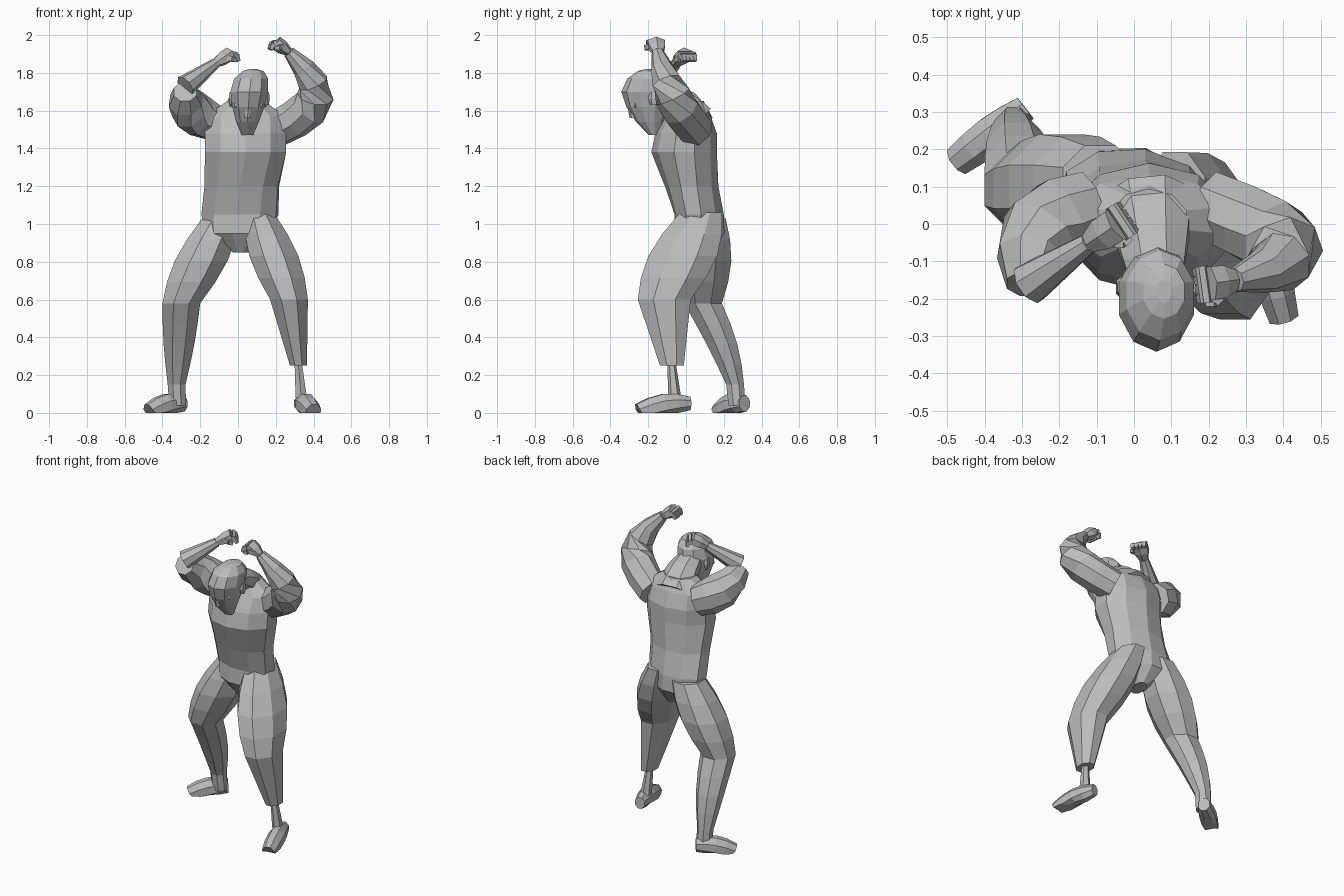
import bpy
import bmesh
import math
from mathutils import Vector

cube = bpy.data.objects.get("Cube")
if cube:
    bpy.data.objects.remove(cube, do_unlink=True)

UP = Vector((0, 0, 1))

grey = bpy.data.materials.new("plain grey")
grey.use_nodes = True
colour = (.5, .5, .5, 1)
grey.diffuse_color = colour
grey.node_tree.nodes["Principled BSDF"].inputs["Base Color"].default_value = colour


def loft(name, rings, sides=8):
    """Skin rings of (centre, across, deep), where the last two are half-axis vectors."""
    bm = bmesh.new()
    grow = 1 / math.cos(math.pi / sides)
    loops = []
    for centre, across, deep in rings:
        loop = []
        for k in range(sides):
            angle = (k + .5) * math.tau / sides
            point = centre + grow * (across * math.cos(angle) + deep * math.sin(angle))
            # Soles rest flat on the floor
            point.z = max(point.z, 0)
            loop.append(bm.verts.new(point))
        loops.append(loop)
    for low, high in zip(loops, loops[1:]):
        for k in range(sides):
            following = (k + 1) % sides
            bm.faces.new((low[k], low[following], high[following], high[k]))
    bm.faces.new(loops[0])
    bm.faces.new(loops[-1])
    bmesh.ops.recalc_face_normals(bm, faces=bm.faces)
    mesh = bpy.data.meshes.new(name)
    bm.to_mesh(mesh)
    bm.free()
    mesh.materials.append(grey)
    part = bpy.data.objects.new(name, mesh)
    bpy.context.scene.collection.objects.link(part)


def stack(name, layers, turn=0):
    """Level rings of (centre, half width, half depth); the lowest are turned about z,
    and the turn fades out toward the top."""
    rings = []
    for i, (centre, width, depth) in enumerate(layers):
        yaw = turn * max(0, 1 - 2 * i / len(layers))
        across = Vector((math.cos(yaw), math.sin(yaw), 0))
        rings.append((Vector(centre), across * width, UP.cross(across) * depth))
    loft(name, rings, sides=10)


def limb(name, start, end, thick, thin, bulge=0, deep=1, bend=(0, 0, 0),
         level=False, steps=4, sides=8):
    """Tapered limb with a muscle bulge and a bowed path.

    Its rings stand square to the path, or lie flat when level is set.
    """
    start, end, bend = Vector(start), Vector(end), Vector(bend)
    rings = []
    for i in range(steps + 1):
        t = i / steps
        swell = math.sin(math.pi * t)
        centre = start.lerp(end, t) + bend * swell
        radius = thick + (thin - thick) * t + bulge * swell
        if level:
            across, back = Vector((1, 0, 0)), Vector((0, 1, 0))
        else:
            slope = bend * math.pi * math.cos(math.pi * t)
            along = (end - start + slope).normalized()
            across = along.cross(UP).normalized()
            back = along.cross(across)
        rings.append((centre, across * radius, back * radius * deep))
    loft(name, rings, sides)


def hand(name, wrist, knuckle):
    """Palm, four fingers curling downward and a thumb on the front side."""
    wrist, knuckle = Vector(wrist), Vector(knuckle)
    ahead = (knuckle - wrist).normalized()
    spread = ahead.cross(UP).normalized()
    if spread.y > 0:
        spread.negate()
    curl = (ahead * .4 - UP).normalized()
    limb(name + "_palm", wrist, knuckle, .026, .045, bulge=.008, deep=.75, steps=2, sides=6)

    def digit(label, base, bend, tip):
        limb(label + "_base", base, bend, .014, .013, steps=1, sides=4)
        limb(label + "_tip", bend, tip, .013, .009, steps=1, sides=4)

    for i in range(4):
        base = knuckle + spread * (i - 1.5) * .024
        bend = base + (ahead + curl) * .014
        digit(f"{name}_finger_{i + 1}", base, bend, bend + curl * .035)
    root = wrist.lerp(knuckle, .6) + spread * .035
    joint = root + (ahead + curl + spread) * .015
    digit(name + "_thumb", root, joint, joint + (ahead + curl) * .02)


# Trunk, from crotch to the slope of the shoulders, with the hips turned
stack("torso", [
    ((.02, .07, .85), .04, .07),
    ((0, .07, .95), .17, .13),
    ((.01, .07, 1.05), .2, .125),
    ((.02, .03, 1.2), .195, .135),
    ((.04, -.01, 1.38), .215, .165),
    ((.04, 0, 1.48), .215, .155),
    ((.04, .01, 1.57), .21, .115),
    ((.04, .01, 1.65), .1, .08),
], turn=-.3)

# Neck leaning forward, and the lowered head
limb("neck", (.04, .06, 1.55), (.06, -.15, 1.69), .12, .07, deep=.75, bend=UP * .03)
stack("head", [
    ((.05, -.17, 1.47), .03, .025),
    ((.05, -.19, 1.54), .06, .07),
    ((.055, -.2, 1.62), .085, .11),
    ((.06, -.2, 1.7), .1, .135),
    ((.07, -.19, 1.77), .09, .115),
    ((.08, -.18, 1.81), .055, .07),
    ((.08, -.18, 1.82), .02, .03),
])
limb("brow", (-.01, -.26, 1.63), (.12, -.26, 1.63), .014, .014, bend=(0, -.04, 0),
     steps=2, sides=6)
limb("nose", (.05, -.275, 1.56), (.055, -.3, 1.63), .02, .01, level=True, steps=2, sides=6)
for side, x in (("right", -.035), ("left", .155)):
    ear = Vector((x, -.17, 1.63))
    limb(side + "_ear", ear, ear + UP * .07, .008, .009, bulge=.005, deep=2,
         level=True, steps=2, sides=6)

# Right leg, planted behind
knee = (-.3, .09, .58)
ankle = (-.325, .26, .15)
limb("right_thigh", (-.09, .11, 1.03), knee, .1, .1, bulge=.04, level=True)
limb("right_calf", knee, ankle, .1, .047, bulge=.008, bend=(0, .015, 0), level=True)
limb("right_ankle", ankle, (-.32, .27, .04), .047, .045, level=True, steps=1)
limb("right_foot", (-.29, .31, .05), (-.47, .17, 0), .035, .04, bulge=.012, deep=1.2,
     bend=UP * .015)

# Left leg, stepping forward, with a narrow ankle below the cuff
knee = (.27, -.115, .6)
cuff = (.32, -.075, .25)
limb("left_thigh", (.11, .08, 1.06), knee, .08, .1, bulge=.04, deep=1.4, level=True)
limb("left_calf", knee, cuff, .1, .045, deep=1.4, level=True)
limb("left_ankle", cuff, (.335, -.06, .08), .02, .03, level=True, steps=2, sides=6)
limb("left_foot", (.325, .02, .05), (.4, -.25, 0), .03, .04, bulge=.015, deep=1.2,
     bend=UP * .015)

# Left arm, raised in a wide arc
wrist = (.27, -.15, 1.91)
limb("left_arm", (.2, .05, 1.5), wrist, .09, .03, bulge=.03,
     bend=(.175, -.02, -.03), steps=6)
hand("left_hand", wrist, (.2, -.16, 1.96))

# Right arm, folded sharply at the elbow
elbow = Vector((-.28, -.16, 1.7))
wrist = (-.12, -.05, 1.85)
limb("right_upper_arm", (-.12, .05, 1.53), elbow, .09, .06, bulge=.03,
     bend=(-.05, .03, -.01))
limb("right_forearm", elbow + UP * .03, wrist, .055, .026)
hand("right_hand", wrist, (-.045, 0, 1.9))
